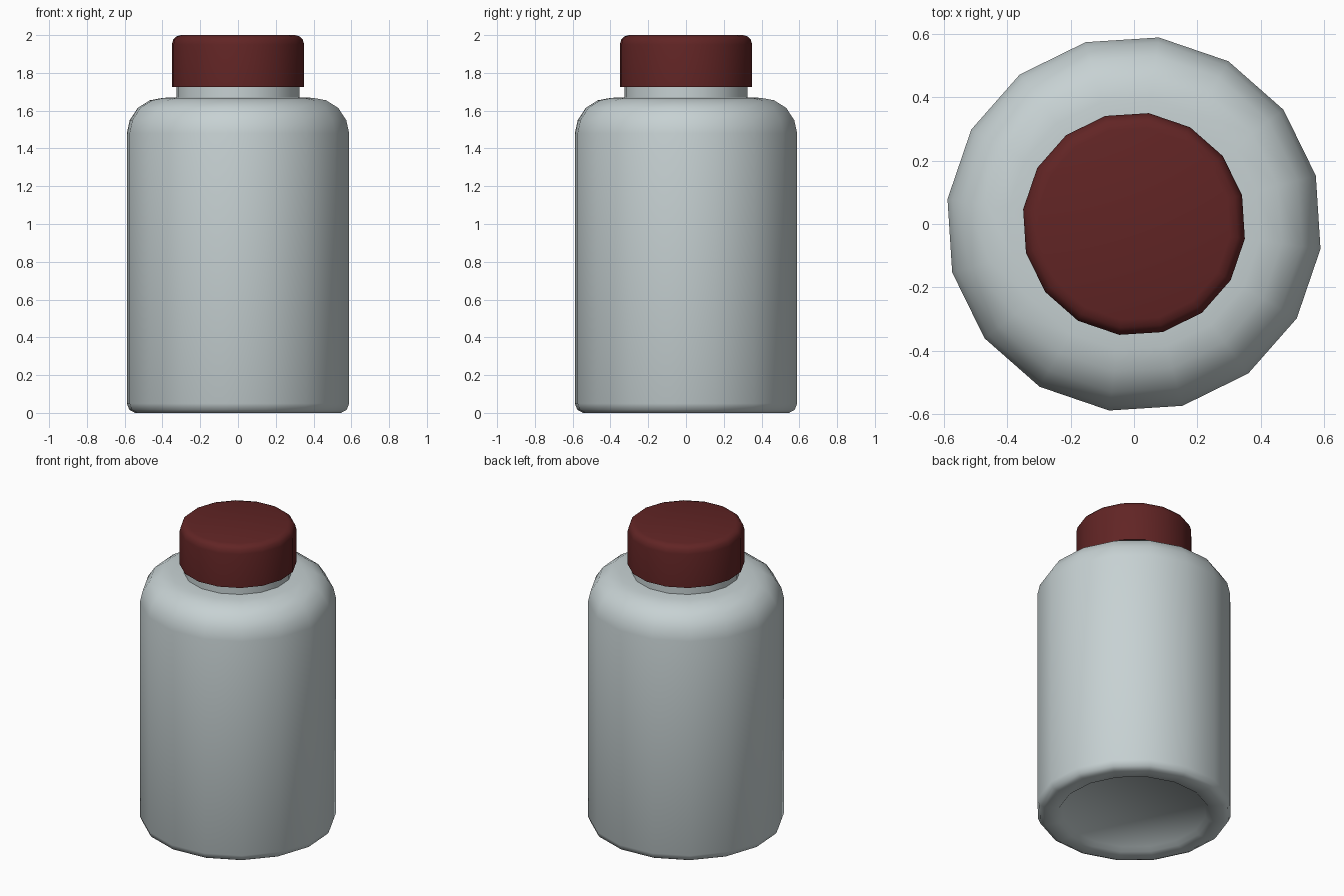
import bpy, bmesh, math

if "Cube" in bpy.data.objects:
    bpy.data.objects.remove(bpy.data.objects["Cube"])

SIDES = 16
TURN = math.radians(-7.6)


def material(name, rgb):
    m = bpy.data.materials.new(name)
    m.diffuse_color = (*rgb, 1)
    m.use_nodes = True
    m.node_tree.nodes["Principled BSDF"].inputs["Base Color"].default_value = m.diffuse_color
    return m


def lathe(name, profile, mat, angle):
    """Revolve (radius, z) points from bottom to top and cap both ends."""
    bm = bmesh.new()
    rings = []
    for r, z in profile:
        rings.append([bm.verts.new((r * math.cos(TURN + 2 * math.pi * i / SIDES),
                                    r * math.sin(TURN + 2 * math.pi * i / SIDES), z))
                      for i in range(SIDES)])
    for a, b in zip(rings, rings[1:]):
        for i in range(SIDES):
            j = (i + 1) % SIDES
            bm.faces.new((a[i], a[j], b[j], b[i]))
    bm.faces.new(rings[0][::-1])
    bm.faces.new(rings[-1])
    me = bpy.data.meshes.new(name)
    bm.to_mesh(me)
    bm.free()
    me.materials.append(mat)
    ob = bpy.data.objects.new(name, me)
    bpy.context.collection.objects.link(ob)
    bpy.ops.object.select_all(action='DESELECT')
    ob.select_set(True)
    bpy.context.view_layer.objects.active = ob
    bpy.ops.object.shade_smooth_by_angle(angle=math.radians(angle))
    return ob


plastic = material("pale grey plastic", (0.57, 0.64, 0.65))
red = material("dark red", (0.12, 0.018, 0.018))

# Bottle body: shallow recessed base, straight wall, rounded shoulder, neck
lathe("bottle_body", [
    (0.44, 0.03), (0.46, 0.005), (0.55, 0.0), (0.58, 0.015), (0.594, 0.05),
    (0.594, 1.48), (0.578, 1.55), (0.535, 1.615), (0.47, 1.655), (0.40, 1.668),
    (0.328, 1.67), (0.328, 1.74)], plastic, 60)

# Screw cap with a rounded top edge
lathe("cap", [
    (0.353, 1.725), (0.353, 1.95), (0.346, 1.977), (0.33, 1.993), (0.305, 2.0)],
    red, 60)
